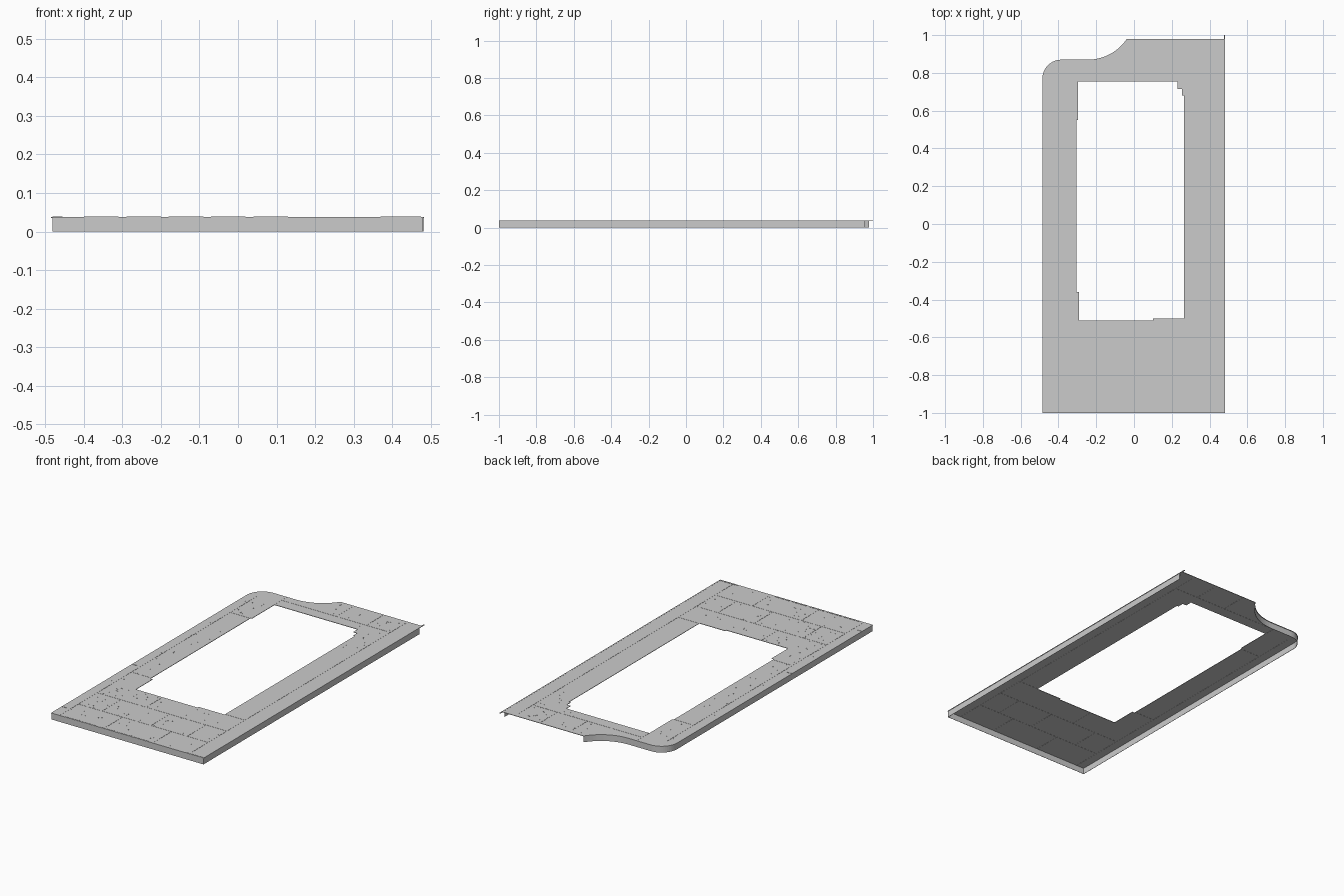
import bpy, bmesh, math, random

if "Cube" in bpy.data.objects:
    bpy.data.objects.remove(bpy.data.objects["Cube"])

random.seed(4)
TOP, UNDER = 0.0375, 0.035


def finish(name, bm):
    bmesh.ops.recalc_face_normals(bm, faces=bm.faces)
    me = bpy.data.meshes.new(name)
    bm.to_mesh(me)
    bm.free()
    ob = bpy.data.objects.new(name, me)
    bpy.context.scene.collection.objects.link(ob)
    return ob


def prism(name, pts, z0, z1):
    bm = bmesh.new()
    f = bm.faces.new([bm.verts.new((x, y, z0)) for x, y in pts])
    r = bmesh.ops.extrude_face_region(bm, geom=[f])
    for v in r["geom"]:
        if isinstance(v, bmesh.types.BMVert):
            v.co.z = z1
    return finish(name, bm)


def add_box(bm, x0, x1, y0, y1, z0, z1):
    for v in bmesh.ops.create_cube(bm, size=1)["verts"]:
        v.co = ((x0 + x1) / 2 + v.co.x * (x1 - x0),
                (y0 + y1) / 2 + v.co.y * (y1 - y0),
                (z0 + z1) / 2 + v.co.z * (z1 - z0))


def boxes(name, items):
    bm = bmesh.new()
    for b in items:
        add_box(bm, *b)
    return finish(name, bm)


def arc(cx, cy, r, a0, a1, n):
    angles = [math.radians(a0 + (a1 - a0) * i / n) for i in range(n + 1)]
    return [(cx + r * math.cos(a), cy + r * math.sin(a)) for a in angles]


def cut(ob, cutter):
    m = ob.modifiers.new("cut", 'BOOLEAN')
    m.operation, m.solver, m.object = 'DIFFERENCE', 'EXACT', cutter
    m.use_self = True
    cutter.hide_render = True
    cutter.hide_viewport = True
    cutter.display_type = 'WIRE'


# Paved deck: rounded back-left corner, then an S curve to the back edge
def bend(inset):
    return (arc(-0.385, 0.77, 0.1 - inset, 180, 90, 14)
            + arc(-0.245, 1.12, 0.25 + inset, -90, -34, 14))


outline = [(0.482, 0.98), (0.482, -1), (-0.485, -1)] + bend(0)
deck = prism("paved_deck", outline, UNDER, TOP)

# Stepped rectangular opening
hole = prism("opening_cutter", [
    (-0.305, -0.36), (-0.29, -0.36), (-0.29, -0.51), (0.10, -0.51),
    (0.10, -0.50), (0.265, -0.50), (0.265, 0.68), (0.255, 0.68),
    (0.255, 0.715), (0.23, 0.715), (0.23, 0.755), (-0.297, 0.755),
    (-0.297, 0.55), (-0.305, 0.55)], -0.1, 0.1)
cut(deck, hole)

# Joints between paving slabs, grooved on both faces: x0, y0, x1, y1
seams = [
    (-0.43, -0.99, -0.43, 0.78), (-0.43, -0.66, 0.395, -0.66),
    (-0.43, -0.83, 0.395, -0.83), (-0.15, -0.99, -0.15, -0.83),
    (0.16, -0.99, 0.16, -0.83), (-0.28, -0.83, -0.28, -0.66),
    (0.03, -0.83, 0.03, -0.66), (0.26, -0.83, 0.26, -0.66),
    (-0.12, -0.66, -0.12, -0.52), (0.265, -0.496, 0.395, -0.496),
    (-0.43, 0.545, -0.31, 0.545), (-0.42, -0.35, -0.31, -0.35),
    (-0.297, 0.76, -0.297, 0.865), (-0.29, 0.82, 0.395, 0.82),
    (0.05, 0.82, 0.05, 0.97), (0.24, 0.82, 0.24, 0.97),
]
grooves = []
for z0, z1 in ((TOP - 0.0008, TOP + 0.01), (UNDER - 0.01, UNDER + 0.0008)):
    for x0, y0, x1, y1 in seams:
        grooves.append((x0 - .001, x1 + .001, y0 - .001, y1 + .001, z0, z1))
    grooves.append((0.391, 0.397, -0.99, 0.955, z0, z1))
cut(deck, boxes("joint_cutter", grooves))

# Skirt walls: left, curve and front and right; back edge stays open
path = [(0.48, 0.957), (0.48, -0.998), (-0.481, -0.998)] + bend(0.004)
bm = bmesh.new()
low = [bm.verts.new((x, y, 0)) for x, y in path]
high = [bm.verts.new((x, y, UNDER + 0.001)) for x, y in path]
for i in range(len(path) - 1):
    bm.faces.new((low[i], low[i + 1], high[i + 1], high[i]))
skirt = finish("side_skirt", bm)
s = skirt.modifiers.new("thickness", 'SOLIDIFY')
s.thickness, s.offset = 0.002, 0

# Narrow lip on the right edge, running past the back corner
boxes("right_edge_lip", [(0.477, 0.483, -0.999, 1.0, 0.035, 0.038)])

# Small worn chips scattered over the slabs, following their grain
regions = [(-0.42, 0.38, -0.98, -0.53, 110), (0.28, 0.38, 0.5, 0.95, 25),
           (-0.02, 0.38, 0.77, 0.96, 25), (-0.46, -0.33, -0.95, 0.75, 60)]
chips = []
for x0, x1, y0, y1, count in regions:
    for _ in range(count):
        x, y = random.uniform(x0, x1), random.uniform(y0, y1)
        w, d = random.choice([(0.008, 0.003), (0.003, 0.008), (0.004, 0.004)])
        chips.append((x, x + w, y, y + d, TOP - 0.0005, TOP + 0.0007))
boxes("surface_chips", chips)

# Raised bits of edging along the front and left
edging = [(-0.40 + 0.11 * i, -0.31 + 0.11 * i, -0.998, -0.99, 0.036, 0.039)
          for i in range(5)]
edging += [(0.37, 0.475, -0.998, -0.99, 0.036, 0.039)]
edging += [(-0.482, -0.455, y, y + 0.005, 0.036, 0.039)
           for y in (-0.905, -0.27)]
boxes("edge_trim", edging)
